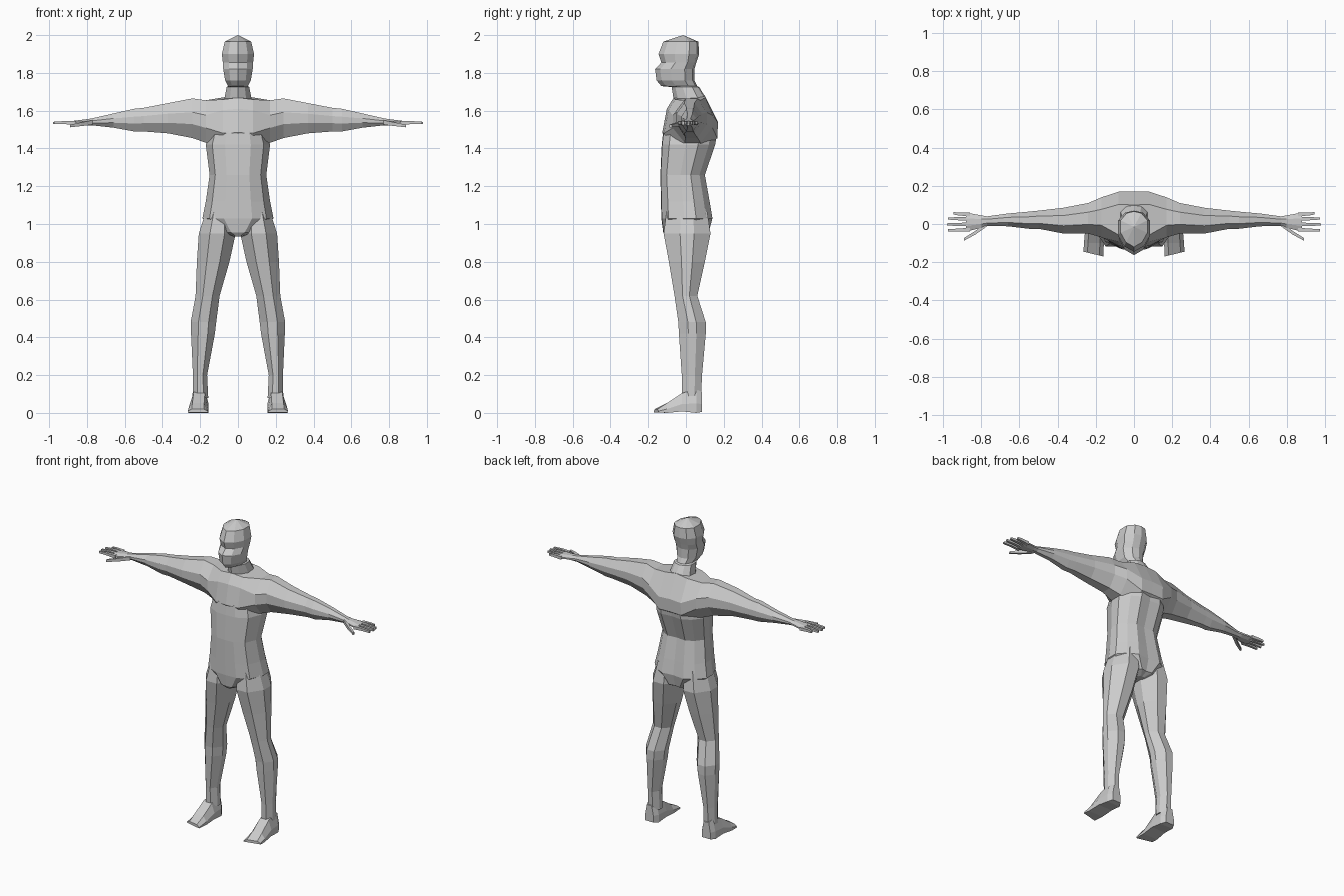
import bpy
import bmesh

cube = bpy.data.objects.get("Cube")
if cube:
    bpy.data.objects.remove(cube, do_unlink=True)

# One plain grey for the whole figure
grey = bpy.data.materials.new("light grey")
grey.use_nodes = True
grey.diffuse_color = (0.6, 0.6, 0.6, 1)
grey.node_tree.nodes["Principled BSDF"].inputs["Base Color"].default_value = (0.6, 0.6, 0.6, 1)


def loft(name, rings, mirror=False, open_start=False):
    """Skin a list of equal-sized point rings; a one-point last ring is an apex."""
    bm = bmesh.new()
    loops = [[bm.verts.new(p) for p in ring] for ring in rings]
    for a, b in zip(loops, loops[1:]):
        n = len(a)
        for i in range(n):
            j = (i + 1) % n
            if len(b) == 1:
                bm.faces.new((a[i], a[j], b[0]))
            else:
                bm.faces.new((a[i], a[j], b[j], b[i]))
    if not open_start:
        bm.faces.new(loops[0][::-1])
    if len(loops[-1]) > 1:
        bm.faces.new(loops[-1])
    bmesh.ops.recalc_face_normals(bm, faces=bm.faces)
    # An open limb starting at the mid plane must still face outward
    if open_start:
        cap = max(bm.faces, key=lambda f: f.calc_center_median().x)
        if cap.normal.x < 0:
            bmesh.ops.reverse_faces(bm, faces=bm.faces)
    mesh = bpy.data.meshes.new(name)
    bm.to_mesh(mesh)
    bm.free()
    mesh.materials.append(grey)
    obj = bpy.data.objects.new(name, mesh)
    bpy.context.collection.objects.link(obj)
    if mirror:
        obj.modifiers.new("mirror", 'MIRROR').use_axis[0] = True
    return obj


def box(shape, u0, u1, v0, v1):
    """Fit a unit cross-section into a rectangle."""
    return [(u0 + (u1 - u0) * u, v0 + (v1 - v0) * v) for u, v in shape]


def level(half, z, w, y0, y1):
    """Symmetric horizontal ring from half a cross-section."""
    right = [(w * u, y0 + (y1 - y0) * v, z) for u, v in half]
    return right + [(-x, y, z) for x, y, z in right[-2:0:-1]]


TORSO = [(0, 0), (.4, .01), (.8, .14), (1, .45), (1, .68), (.75, .88), (.42, 1), (0, .97)]
HEAD = [(0, 0), (.6, .13), (1, .4), (1, .75), (.55, .95), (0, 1)]
OCTAGON = [(.3, 1), (.7, 1), (1, .65), (1, .35), (.7, 0), (.3, 0), (0, .35), (0, .65)]
CHEST = [(.2, .96), (.75, 1), (.98, .5), (.97, .2), (.7, 0), (.15, 0), (0, .3), (.08, .75)]
SOLE = [(0, 0), (1, 0), (1, .4), (.8, 1), (.2, 1), (0, .4)]
SQUARE = [(0, 0), (1, 0), (1, 1), (0, 1)]

# Trunk from crotch to ribs: height, half width, front, back
trunk = [
    (.935, .03, -.105, .08), (.955, .09, -.12, .12), (1.03, .188, -.13, .14),
    (1.12, .17, -.132, .125), (1.26, .15, -.135, .10), (1.42, .17, -.128, .155),
    (1.49, .15, -.12, .165),
]
loft("torso", [level(TORSO, *r) for r in trunk])

# Neck, jaw, face and skull
skull = [
    (1.60, .08, -.06, .12), (1.66, .072, -.065, .11), (1.725, .06, -.075, .07),
    (1.73, .052, -.13, .06), (1.76, .068, -.155, .045), (1.82, .078, -.163, .045),
    (1.855, .08, -.13, .055), (1.90, .085, -.145, .07), (1.965, .07, -.12, .066),
]
loft("head_and_neck", [level(HEAD, *r) for r in skull] + [[(0, -.015, 2.0)]])

# Chest, shoulders, arms and palms: x, front, back, bottom, top
arm = [
    (0, -.125, .175, 1.40, 1.68), (.08, -.115, .175, 1.40, 1.67),
    (.17, -.07, .14, 1.43, 1.655), (.24, -.05, .11, 1.455, 1.665),
    (.37, -.05, .085, 1.48, 1.64), (.50, -.025, .07, 1.49, 1.615),
    (.55, -.025, .065, 1.49, 1.61), (.66, -.012, .055, 1.51, 1.585),
    (.77, -.01, .04, 1.522, 1.56), (.80, -.02, .045, 1.522, 1.555),
    (.88, -.04, .06, 1.522, 1.545),
]
loft("chest_and_arms",
     [[(x, y, z) for y, z in box(CHEST if x < .1 else OCTAGON, *r)] for x, *r in arm],
     mirror=True, open_start=True)


def digit(name, path, size):
    """Slim tapering finger through a few centre points."""
    rings = []
    for i, (x, y, z) in enumerate(path):
        r = size * (1 - .2 * i)
        rings.append([(x, v, w) for v, w in box(SQUARE, y - r, y + r, z - r, z + r)])
    loft(name, rings, mirror=True)


fingers = {"index": (-.03, .975), "middle": (-.002, .98), "ring": (.026, .975), "little": (.05, .945)}
for label, (y, tip) in fingers.items():
    digit(label + "_finger", [(.86, y, 1.534), (.92, y * 1.06, 1.537), (tip, y * 1.12, 1.535)], .01)
digit("thumb", [(.77, .0, 1.538), (.83, -.045, 1.528), (.89, -.08, 1.519)], .012)

# Legs: height, inner, outer, front, back
leg = [
    (1.08, .03, .165, -.10, .11), (.95, .012, .207, -.118, .13), (.80, .045, .217, -.09, .10),
    (.62, .097, .224, -.06, .06), (.48, .115, .25, -.04, .105), (.42, .122, .248, -.037, .105),
    (.20, .163, .238, -.022, .085), (.08, .157, .24, -.02, .08),
]
loft("legs", [[(x, y, z) for x, y in box(OCTAGON, *r)] for z, *r in leg], mirror=True)

# Feet from heel to toe: y, inner, outer, bottom, top, toe slant
foot = [
    (.085, .175, .235, .005, .11, 0), (.055, .157, .25, 0, .125, 0), (-.02, .155, .255, .008, .105, 0),
    (-.10, .158, .262, 0, .052, 0), (-.17, .16, .265, .003, .02, .025),
]
loft("feet",
     [[(x, y + slant * (x - a) / (b - a), z) for x, z in box(SOLE, a, b, lo, hi)]
      for y, a, b, lo, hi, slant in foot], mirror=True)
